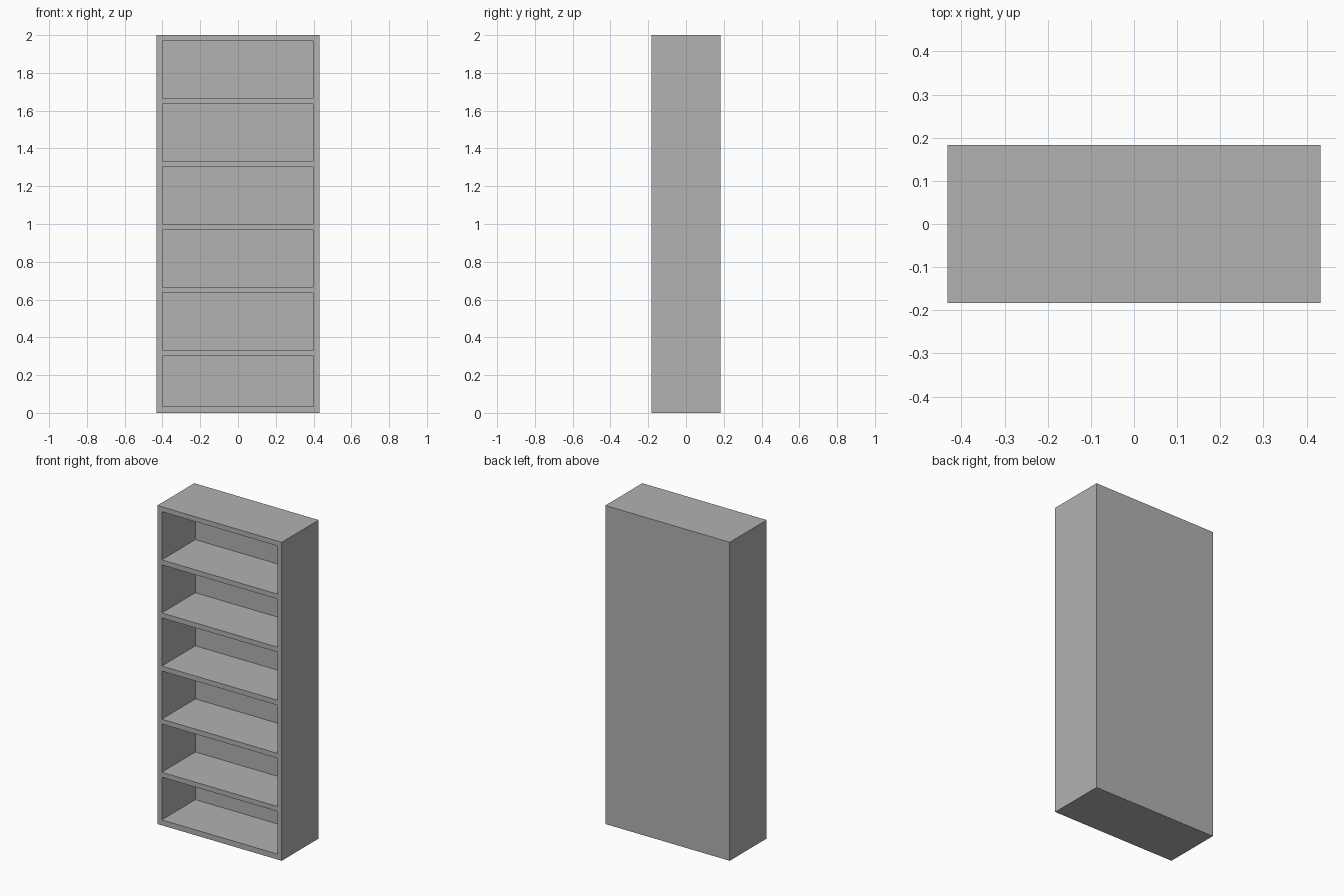
import bpy
import bmesh
from mathutils import Vector

cube = bpy.data.objects.get("Cube")
if cube:
    bpy.data.objects.remove(cube, do_unlink=True)

# Overall size and board thicknesses
WIDTH, DEPTH, HEIGHT = 0.864, 0.366, 2.0
BOARD, BACK, BASE = 0.031, 0.033, 0.034
BAYS = 6

# Painted board material
paint = bpy.data.materials.new("grey_board")
paint.use_nodes = True
grey = (0.445, 0.445, 0.445, 1)
paint.diffuse_color = grey
paint.node_tree.nodes["Principled BSDF"].inputs["Base Color"].default_value = grey

# Solid block standing on the ground
bm = bmesh.new()
bmesh.ops.create_cube(bm, size=1)
bmesh.ops.scale(bm, vec=(WIDTH, DEPTH, HEIGHT), verts=bm.verts)
bmesh.ops.translate(bm, vec=(0, 0, HEIGHT / 2), verts=bm.verts)


def front_faces():
    return [f for f in bm.faces if f.normal.y < -0.9]


def cut_front(point, normal):
    """Score a straight line across the front only."""
    faces = front_faces()
    edges = {e for f in faces for e in f.edges}
    verts = {v for f in faces for v in f.verts}
    bmesh.ops.bisect_plane(bm, geom=[*faces, *edges, *verts],
                           plane_co=point, plane_no=normal)
    bm.normal_update()


# Outline the sides and the bays between shelves
bm.normal_update()
inner = WIDTH / 2 - BOARD
for x in (-inner, inner):
    cut_front(Vector((x, 0, 0)), Vector((1, 0, 0)))

pitch = HEIGHT / BAYS
bays = [(max(i * pitch, BASE), (i + 1) * pitch - BOARD) for i in range(BAYS)]
for bay in bays:
    for z in bay:
        cut_front(Vector((0, 0, z)), Vector((0, 0, 1)))

# Push each bay in as far as the back board
openings = []
for f in front_faces():
    c = f.calc_center_median()
    if abs(c.x) < inner and any(low < c.z < high for low, high in bays):
        openings.append(f)
pushed = bmesh.ops.extrude_discrete_faces(bm, faces=openings)["faces"]
bmesh.ops.translate(bm, vec=(0, DEPTH - BACK, 0),
                    verts=list({v for f in pushed for v in f.verts}))
bmesh.ops.recalc_face_normals(bm, faces=bm.faces)

mesh = bpy.data.meshes.new("bookcase")
bm.to_mesh(mesh)
bm.free()
mesh.materials.append(paint)
bpy.context.collection.objects.link(bpy.data.objects.new("bookcase", mesh))
